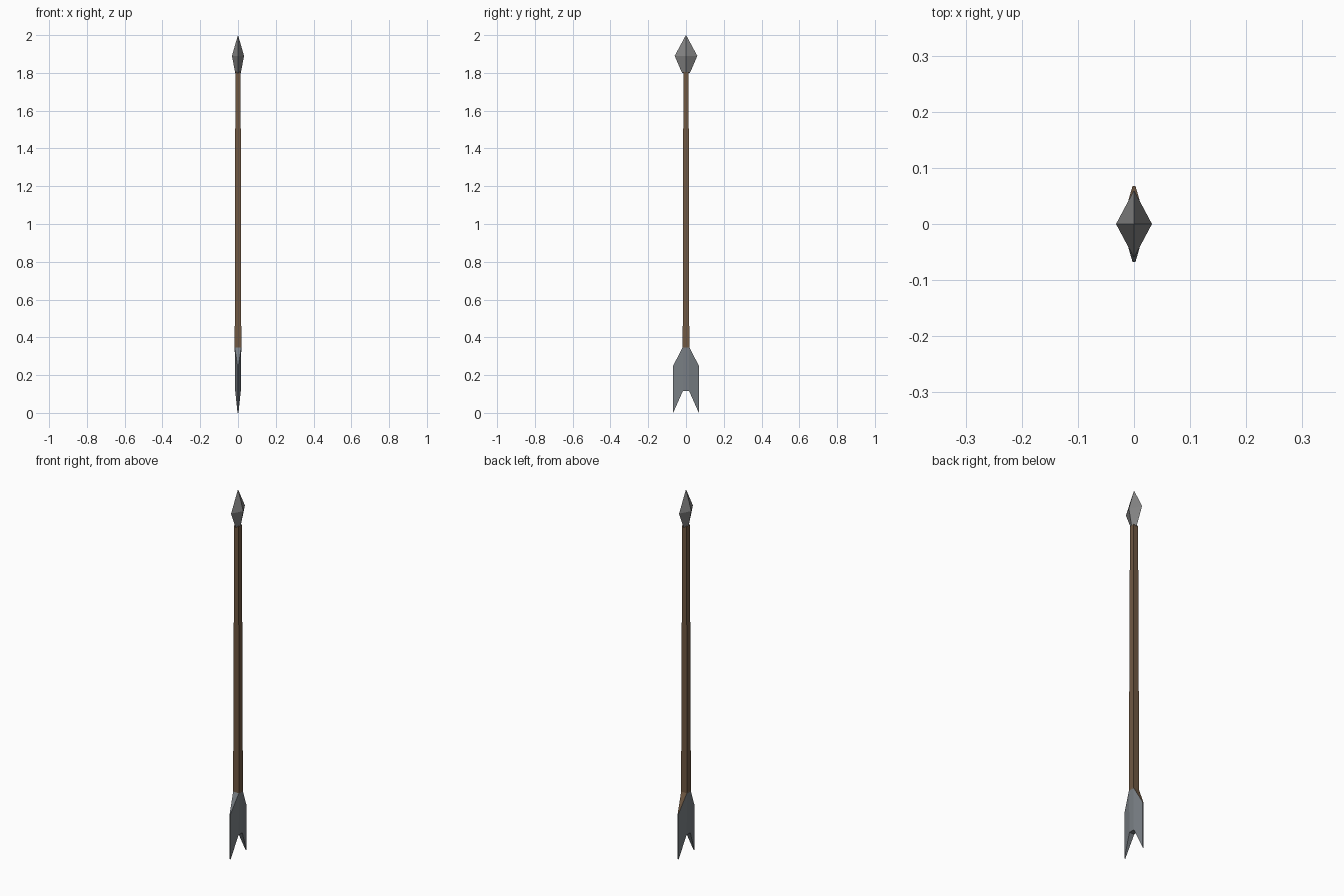
import bpy

if "Cube" in bpy.data.objects:
    bpy.data.objects.remove(bpy.data.objects["Cube"])


def add_mesh(name, verts, faces, color):
    mesh = bpy.data.meshes.new(name)
    mesh.from_pydata(verts, [], faces)
    mesh.update()
    obj = bpy.data.objects.new(name, mesh)
    bpy.context.collection.objects.link(obj)
    mat = bpy.data.materials.new(name)
    mat.diffuse_color = (*color, 1)
    mat.use_nodes = True
    mat.node_tree.nodes["Principled BSDF"].inputs["Base Color"].default_value = mat.diffuse_color
    mesh.materials.append(mat)
    return obj


def loft(name, rings, color):
    """Skin equal-length rings of points, bottom to top, and cap both ends."""
    n = len(rings[0])
    verts = [p for ring in rings for p in ring]
    faces = [tuple(reversed(range(n)))]
    for r in range(len(rings) - 1):
        for i in range(n):
            j = (i + 1) % n
            faces.append((r * n + i, r * n + j, (r + 1) * n + j, (r + 1) * n + i))
    faces.append(tuple(range((len(rings) - 1) * n, len(rings) * n)))
    return add_mesh(name, verts, faces, color)


def diamond(hx, hy, z):
    return [(hx, 0, z), (0, hy, z), (-hx, 0, z), (0, -hy, z)]


def rectangle(hx, hy, z):
    return [(hx, hy, z), (-hx, hy, z), (-hx, -hy, z), (hx, -hy, z)]


# Tapered square wooden shaft
shaft = loft("shaft", [rectangle(0.0175, 0.0175, 0.345),
                       rectangle(0.0138, 0.0138, 1.805)], (0.16, 0.098, 0.055))

# Faceted diamond head
loft("arrow_head", [diamond(0.015, 0.021, 1.8), diamond(0.032, 0.06, 1.89),
                    diamond(0.0003, 0.0005, 2.0)], (0.23, 0.23, 0.23))

# Fletching: thick centre block with a tapering vane on each side
verts = rectangle(0.015, 0.016, 0.117) + rectangle(0.0175, 0.016, 0.35)
faces = [(3, 2, 1, 0), (4, 5, 6, 7), (1, 2, 6, 5), (3, 0, 4, 7)]
for side, a, b in ((1, 0, 1), (-1, 2, 3)):
    k = len(verts)
    y, edge = side * 0.068, side * 0.0025
    verts += [(edge, y, 0), (-edge, y, 0), (edge, y, 0.25), (-edge, y, 0.25)]
    faces += [(b, a, k, k + 1),                # notch slope
              (a + 4, b + 4, k + 3, k + 2),    # upper slope
              (k, a, a + 4, k + 2),            # broad sides
              (b, k + 1, k + 3, b + 4),
              (k + 1, k, k + 2, k + 3)]        # thin outer edge
fletching = add_mesh("fletching", verts, faces, (0.19, 0.21, 0.23))

# The back vane's upper slope is bare wood
fletching.data.materials.append(shaft.data.materials[0])
fletching.data.polygons[5].material_index = 1

# Outward normals check for the mirrored vane
import bmesh
bm = bmesh.new()
bm.from_mesh(fletching.data)
bmesh.ops.recalc_face_normals(bm, faces=bm.faces)
bm.to_mesh(fletching.data)
bm.free()
